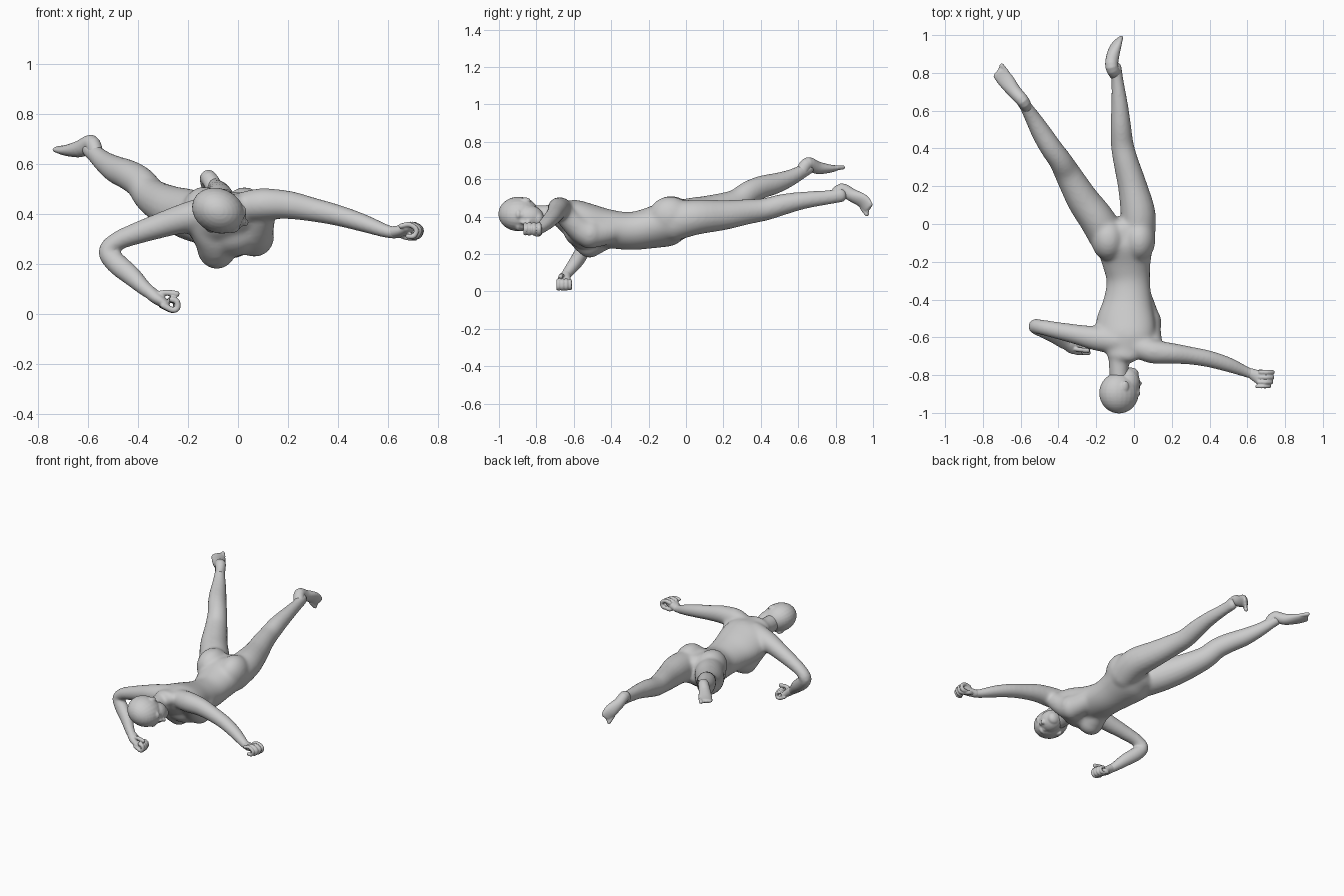
import bpy, bmesh, math
from mathutils import Vector, Matrix


def catmull(p, steps=4):
    """Smooth list of 5-value stations (x, y, z, half width, half depth)."""
    out = []
    for i in range(len(p) - 1):
        q = [p[max(i - 1, 0)], p[i], p[i + 1], p[min(i + 2, len(p) - 1)]]
        for s in range(steps):
            t = s / steps
            out.append([0.5 * (2 * b + (c - a) * t + (2 * a - 5 * b + 4 * c - d) * t * t
                        + (3 * b - a - 3 * c + d) * t ** 3) for a, b, c, d in zip(*q)])
    return out + [list(p[-1])]


def tube(bm, pts, up, n=20):
    st = catmull(pts)
    up = Vector(up)
    rings = []
    for i, s in enumerate(st):
        t = (Vector(st[min(i + 1, len(st) - 1)][:3]) - Vector(st[max(i - 1, 0)][:3])).normalized()
        side = t.cross(up).normalized()
        v = side.cross(t)
        layers = [(0, 1)]
        if i == 0:
            layers = [(-0.8, 0.55), (-0.5, 0.85), (0, 1)]
        elif i == len(st) - 1:
            layers = [(0, 1), (0.5, 0.85), (0.8, 0.55)]
        for off, k in layers:
            c = Vector(s[:3]) + t * off * min(s[3], s[4])
            rings.append([bm.verts.new(c + side * s[3] * k * math.cos(2 * math.pi * j / n)
                          + v * s[4] * k * math.sin(2 * math.pi * j / n)) for j in range(n)])
    for r, q in zip(rings, rings[1:]):
        for j in range(n):
            bm.faces.new((r[j], r[(j + 1) % n], q[(j + 1) % n], q[j]))
    bm.faces.new(rings[0][::-1])
    bm.faces.new(rings[-1])


def blob(bm, c, r, frame=None):
    m = Matrix.Translation(c) @ (frame or Matrix()) @ Matrix.Diagonal((*r, 1))
    bmesh.ops.create_uvsphere(bm, u_segments=24, v_segments=16, radius=1, matrix=m)


def finish(bm, name, voxel, smooth, blend=0):
    """Fuse overlapping pieces into one skin; blend softens the trunk further."""
    bmesh.ops.recalc_face_normals(bm, faces=bm.faces[:])
    me = bpy.data.meshes.new(name)
    bm.to_mesh(me)
    bm.free()
    ob = bpy.data.objects.new(name, me)
    bpy.context.collection.objects.link(ob)
    r = ob.modifiers.new("fuse", 'REMESH')
    r.mode, r.voxel_size, r.use_smooth_shade = 'VOXEL', voxel, True
    s = ob.modifiers.new("relax", 'SMOOTH')
    s.factor, s.iterations = 0.5, smooth
    bpy.ops.object.select_all(action='DESELECT')
    ob.select_set(True)
    bpy.context.view_layer.objects.active = ob
    bpy.ops.object.convert(target='MESH')
    if blend:
        g = ob.vertex_groups.new(name="trunk")
        for v in ob.data.vertices:
            d = max(abs(v.co.x + .05) / .27, abs(v.co.y + .33) / .47)
            g.add([v.index], max(0, min(1, (1 - d) * 4)), 'REPLACE')
        b = ob.modifiers.new("blend", 'SMOOTH')
        b.factor, b.iterations, b.vertex_group = 0.5, blend, "trunk"
        bpy.ops.object.convert(target='MESH')
    bpy.ops.object.shade_smooth()


body = bmesh.new()

# torso, rolled slightly, and neck
tube(body, [(-.06, -.69, .43, .09, .054), (-.05, -.62, .398, .152, .095),
            (-.045, -.52, .362, .158, .104), (-.034, -.41, .335, .13, .101),
            (-.03, -.3, .323, .116, .101), (-.04, -.2, .337, .131, .108),
            (-.05, -.1, .362, .156, .12), (-.06, -.05, .375, .145, .105)], (-.2, 0, .98), 32)
tube(body, [(-.07, -.64, .42, .075, .058), (-.08, -.73, .408, .055, .056),
            (-.078, -.82, .405, .05, .054)], (0, 0, 1))

# chest: each side blends toward ribs and shoulder; then the seat
blob(body, (-.02, -.545, .325), (.12, .11, .095))
tube(body, [(.1, -.65, .41, .055, .055), (.075, -.58, .345, .07, .068), (.066, -.52, .308, .076, .074),
            (.045, -.44, .315, .07, .07), (.03, -.37, .33, .06, .06)], (0, 0, 1))
tube(body, [(-.16, -.61, .37, .055, .055), (-.11, -.57, .305, .07, .068), (-.085, -.515, .268, .078, .08),
            (-.072, -.44, .29, .072, .07), (-.06, -.37, .305, .06, .06)], (0, 0, 1))
blob(body, (.066, -.515, .308), (.08, .076, .08))
blob(body, (-.085, -.515, .265), (.08, .076, .086))
blob(body, (.026, -.085, .402), (.088, .115, .107))
blob(body, (-.135, -.08, .404), (.092, .115, .107))

# straight leg and raised leg
tube(body, [(.02, -.08, .37, .09, .105), (.022, .05, .397, .093, .095),
            (-.008, .2, .408, .077, .08), (-.043, .33, .426, .066, .067),
            (-.062, .42, .438, .06, .06), (-.07, .52, .465, .054, .056),
            (-.076, .63, .487, .044, .046), (-.088, .76, .503, .032, .038),
            (-.098, .83, .515, .032, .038)], (0, 0, 1))
tube(body, [(-.145, -.06, .38, .098, .1), (-.2, .03, .4, .094, .102),
            (-.272, .13, .428, .085, .087), (-.347, .26, .472, .07, .071),
            (-.39, .335, .525, .061, .065), (-.437, .4, .556, .058, .061),
            (-.488, .48, .578, .053, .055), (-.535, .56, .608, .042, .044),
            (-.575, .625, .643, .032, .036), (-.595, .655, .66, .032, .034)], (0, 0, 1))

# outstretched arm and bent arm
tube(body, [(.02, -.65, .43, .06, .06), (.1, -.675, .44, .064, .065),
            (.2, -.685, .437, .055, .057), (.3, -.697, .418, .047, .048),
            (.4, -.715, .395, .044, .042), (.5, -.745, .365, .039, .036),
            (.6, -.785, .33, .028, .026), (.645, -.8, .327, .026, .024)], (0, 0, 1))
tube(body, [(-.08, -.62, .415, .07, .07), (-.2, -.605, .388, .062, .066),
            (-.3, -.585, .358, .052, .053), (-.4, -.565, .325, .044, .045),
            (-.482, -.548, .292, .038, .04), (-.522, -.542, .25, .038, .039),
            (-.487, -.56, .203, .043, .039), (-.43, -.59, .155, .04, .037),
            (-.375, -.63, .103, .03, .03), (-.34, -.65, .077, .026, .026)], (0, -1, 0))
finish(body, "body", .008, 7, 24)


def foot(name, pts, up, big):
    """Foot tube with five toes; big is the index of the large toe."""
    bm = bmesh.new()
    tube(bm, pts, up)
    a, b = Vector(pts[-2][:3]), Vector(pts[-1][:3])
    d = (b - a).normalized()
    s = d.cross(Vector(up)).normalized()
    for k in range(5):
        j = abs(k - big)
        c = b + s * (k - 2) * .016
        r = .0125 if j == 0 else .009
        tube(bm, [(*(c - d * .025), r, r), (*(c + d * (.02 - .006 * j)), r, r)], up, 10)
    finish(bm, name, .004, 4)


foot("left_foot", [(-.094, .79, .508, .03, .035), (-.118, .832, .545, .033, .034),
                   (-.113, .885, .516, .035, .034), (-.096, .945, .484, .042, .024),
                   (-.082, .972, .448, .04, .014)], (-.8, .3, .5), 0)
foot("right_foot", [(-.57, .62, .645, .03, .034), (-.588, .652, .684, .033, .034),
                    (-.632, .7, .662, .037, .034), (-.68, .762, .656, .043, .023),
                    (-.713, .803, .66, .04, .014)], (-.15, .1, 1), 4)


def hand(name, palm, finger, ys, shift, thumb):
    """Loosely curled hand: finger is an (x, z) path repeated over ys."""
    bm = bmesh.new()
    tube(bm, palm, (0, 0, 1))
    for i, y in enumerate(ys):
        r = .0125 if i < 3 else .0105
        tube(bm, [(x + shift * i * i, y, z, r, r) for x, z in finger], (0, 1, 0), 10)
    tube(bm, [(*p, .0125, .0125) for p in thumb], (0, 1, 0), 10)
    finish(bm, name, .004, 4)


hand("left_hand", [(.615, -.788, .327, .026, .024), (.655, -.808, .333, .035, .023),
                   (.685, -.822, .343, .043, .019)],
     [(.67, .352), (.705, .358), (.733, .338), (.722, .312), (.698, .312)],
     (-.785, -.812, -.837, -.86), -.002, [(.645, -.79, .32), (.675, -.782, .308), (.71, -.8, .305)])
hand("right_hand", [(-.36, -.64, .092, .026, .026), (-.325, -.652, .064, .036, .026),
                    (-.292, -.652, .04, .039, .019)],
     [(-.3, .034), (-.262, .016), (-.243, .024), (-.245, .05), (-.265, .058)],
     (-.682, -.661, -.64, -.62), -.001, [(-.335, -.655, .075), (-.29, -.665, .085), (-.245, -.67, .08)])

# head, turned to the side: local x = face, y = sideways, z = crown
f = Vector((.91, 0, -.41)).normalized()
u = Vector((0, -1, 0))
s = u.cross(f)
frame = Matrix((f, s, u)).transposed().to_4x4()
origin = Vector((-.075, -.885, .412))
head = bmesh.new()


def feature(c, r):
    blob(head, origin + frame.to_3x3() @ Vector(c), r, frame)


feature((-.005, 0, .01), (.108, .089, .108))     # skull
feature((.045, 0, -.045), (.066, .068, .08))     # face
feature((.064, 0, -.092), (.042, .042, .033))    # chin
feature((.102, 0, -.026), (.016, .012, .028))    # nose
feature((.114, 0, -.042), (.014, .015, .011))    # nose tip
feature((.093, 0, -.07), (.014, .025, .009))     # upper lip
feature((.091, 0, -.083), (.014, .021, .009))    # lower lip
for m in (-1, 1):
    feature((.07, m * .03, .012), (.033, .032, .02))         # brow
    feature((.073, m * .033, -.01), (.026, .02, .013))       # eye
    feature((.06, m * .036, -.045), (.032, .028, .04))       # cheek
    feature((-.005, m * .082, -.025), (.02, .012, .03))      # ear
finish(head, "head", .005, 6)
